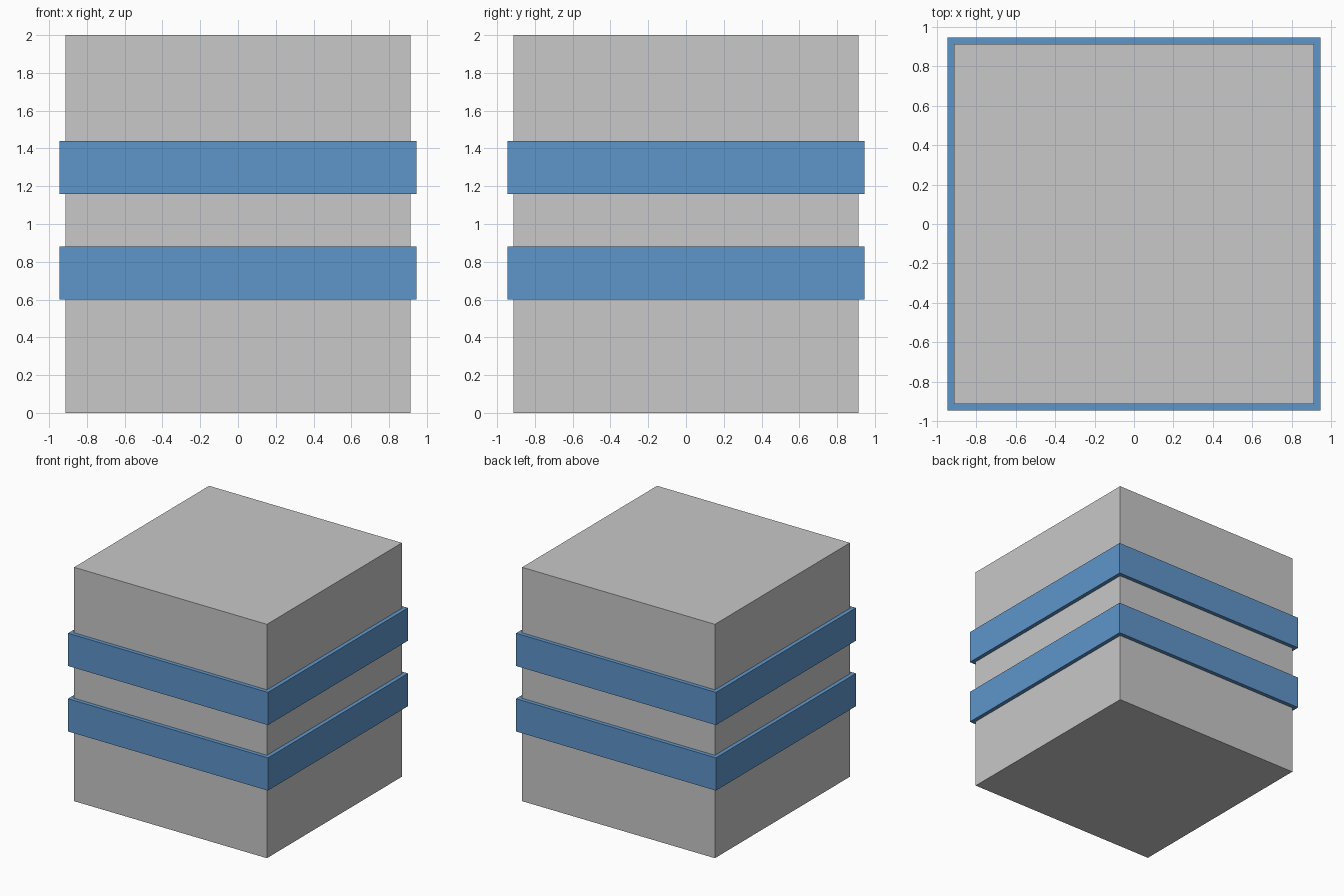
import bpy

default = bpy.data.objects.get("Cube")
if default:
    bpy.data.objects.remove(default, do_unlink=True)


def make_material(name, rgb):
    mat = bpy.data.materials.new(name)
    mat.use_nodes = True
    color = (*rgb, 1.0)
    mat.diffuse_color = color
    mat.node_tree.nodes["Principled BSDF"].inputs["Base Color"].default_value = color
    return mat


def square_block(name, width, bottom, top, mat):
    """Flat-faced square block between two heights, centred on the z axis."""
    bpy.ops.mesh.primitive_cube_add(size=1, location=(0, 0, (bottom + top) / 2))
    block = bpy.context.object
    block.name = name
    block.scale = (width, width, top - bottom)
    bpy.ops.object.transform_apply(location=False, rotation=False, scale=True)
    block.data.materials.append(mat)
    return block


grey = make_material("light grey", (0.578, 0.578, 0.578))
blue = make_material("blue", (0.114, 0.305, 0.597))

# Main block
square_block("body", 1.824, 0, 2, grey)

# Two raised bands around the block
band_height = 0.28
for name, bottom in (("lower_band", 0.6), ("upper_band", 1.16)):
    square_block(name, 1.892, bottom, bottom + band_height, blue)
